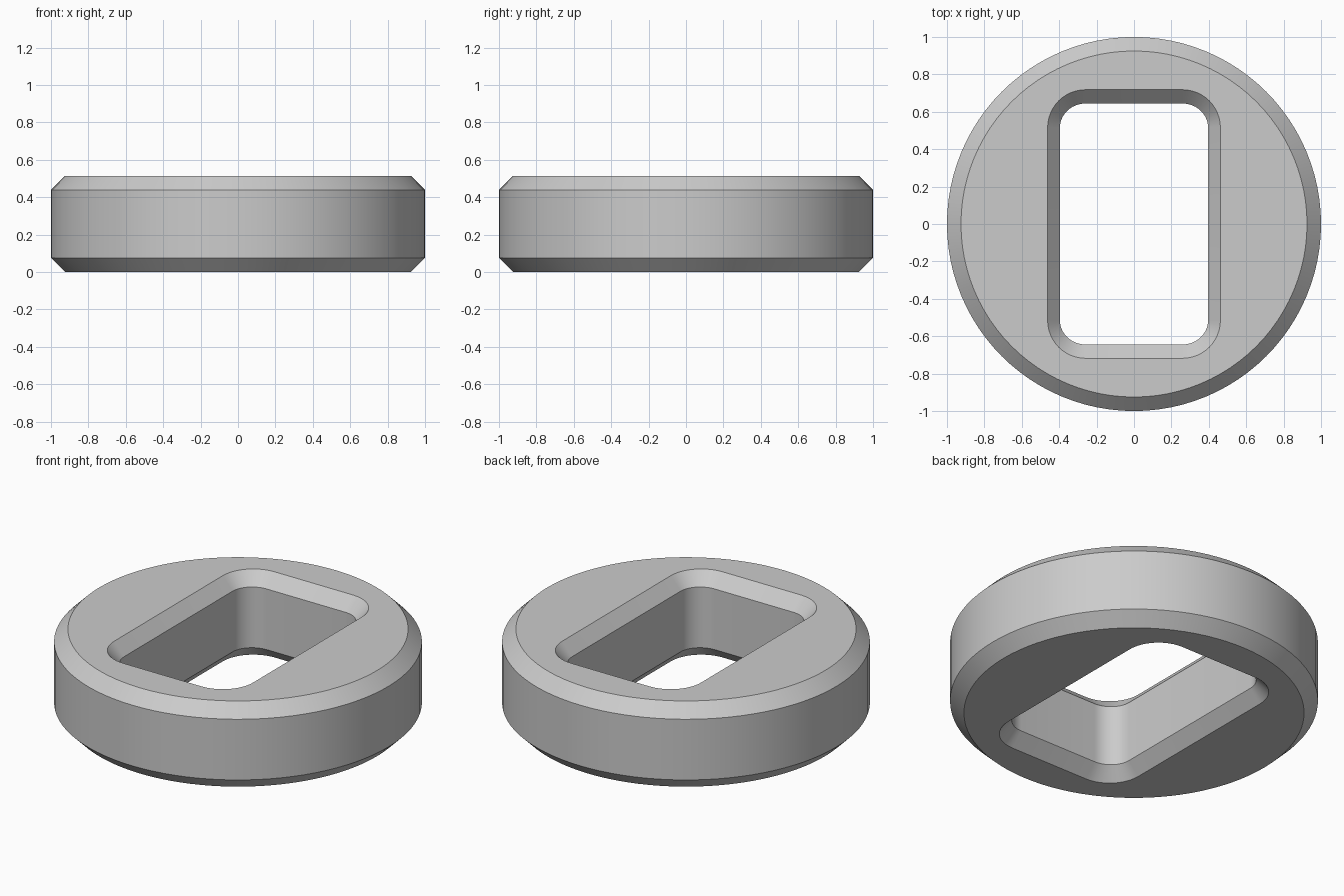
import bpy
import bmesh
from math import cos, sin, pi, radians

cube = bpy.data.objects.get("Cube")
if cube:
    bpy.data.objects.remove(cube)

HEIGHT, CHAMFER = 0.514, 0.075
LEVELS = (0, CHAMFER, HEIGHT - CHAMFER, HEIGHT)

grey = bpy.data.materials.new("plain grey")
grey.use_nodes = True
colour = (0.6, 0.6, 0.6, 1)
grey.diffuse_color = colour
grey.node_tree.nodes["Principled BSDF"].inputs["Base Color"].default_value = colour


def circle(radius, count=96):
    return [(radius * cos(2 * pi * i / count), radius * sin(2 * pi * i / count))
            for i in range(count)]


def rounded_slot(half_x, half_y, centre_x=0.26, centre_y=0.515, steps=12):
    # Corner arcs share their centres, so the chamfer follows the wall
    points = []
    for q, (sx, sy) in enumerate(((1, 1), (-1, 1), (-1, -1), (1, -1))):
        for i in range(steps + 1):
            a = (q + i / steps) * pi / 2
            points.append((sx * centre_x + (half_x - centre_x) * cos(a),
                           sy * centre_y + (half_y - centre_y) * sin(a)))
    return points


def add_wall(bm, outlines):
    """Stack outlines at the four levels, join them, return the end edges."""
    rings = [[bm.verts.new((x, y, z)) for x, y in pts]
             for pts, z in zip(outlines, LEVELS)]
    n = len(rings[0])
    for low, high in zip(rings, rings[1:]):
        for i in range(n):
            j = (i + 1) % n
            bm.faces.new((low[i], low[j], high[j], high[i]))
    return [[bm.edges.get((r[i], r[(i + 1) % n])) for i in range(n)]
            for r in (rings[0], rings[-1])]


bm = bmesh.new()
# Chamfered rim and chamfered slot
rim, rim_edge = circle(1), circle(1 - CHAMFER)
slot, slot_edge = rounded_slot(0.396, 0.644), rounded_slot(0.462, 0.718)
outer = add_wall(bm, (rim_edge, rim, rim, rim_edge))
inner = add_wall(bm, (slot_edge, slot, slot, slot_edge))
# Flat bottom and top around the slot
for outside, inside in zip(outer, inner):
    bmesh.ops.triangle_fill(bm, edges=outside + inside, use_beauty=True)
bmesh.ops.recalc_face_normals(bm, faces=bm.faces)

mesh = bpy.data.meshes.new("slotted_disc")
bm.to_mesh(mesh)
bm.free()
mesh.materials.append(grey)
disc = bpy.data.objects.new("slotted_disc", mesh)
bpy.context.collection.objects.link(disc)

bpy.context.view_layer.objects.active = disc
disc.select_set(True)
bpy.ops.object.shade_smooth_by_angle(angle=radians(30))
